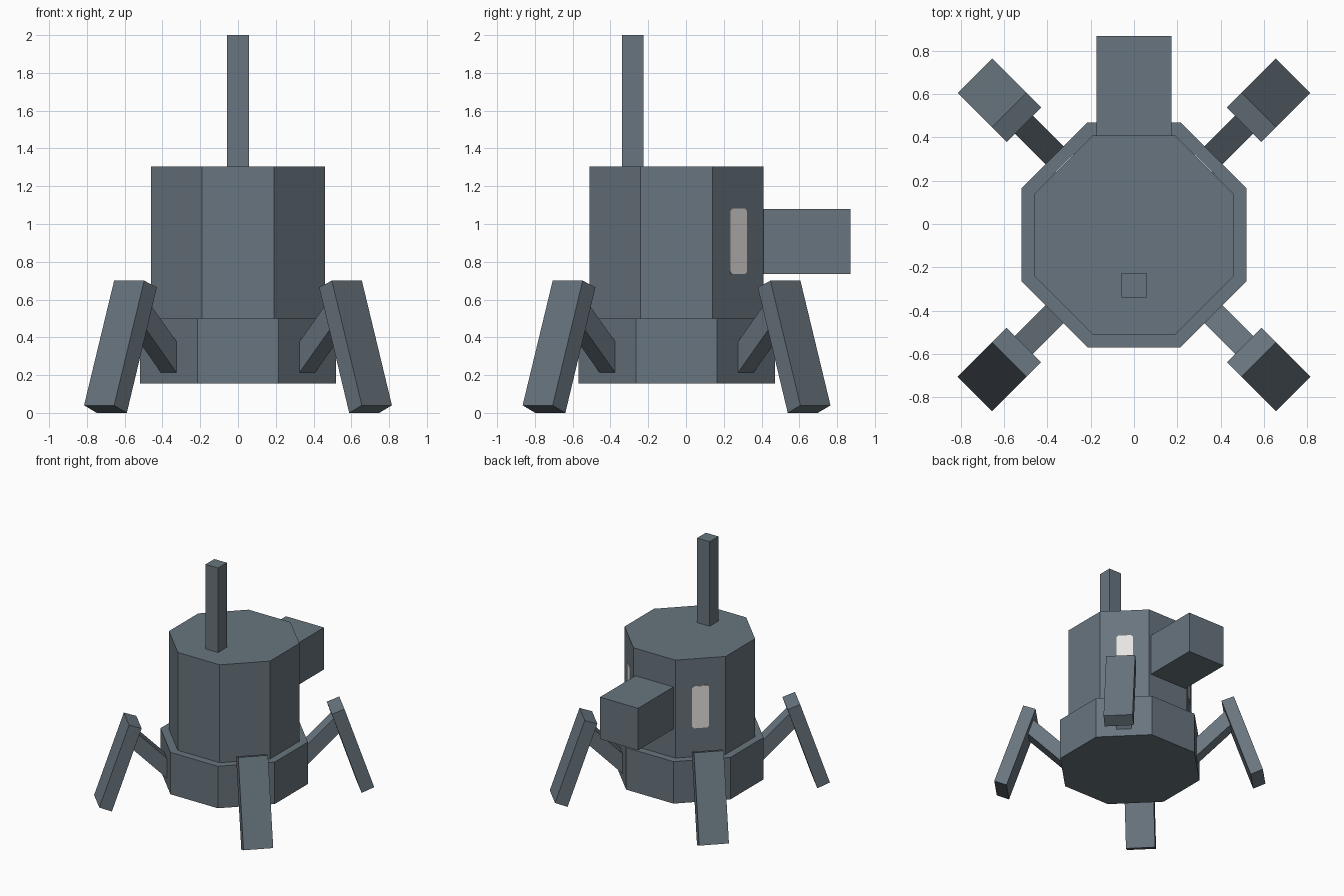
import bpy, bmesh, math
from mathutils import Vector, Matrix

if "Cube" in bpy.data.objects:
    bpy.data.objects.remove(bpy.data.objects["Cube"])

CENTRE = Vector((0, -0.05, 0))   # axis of the octagonal body


def material(name, rgb):
    m = bpy.data.materials.new(name)
    m.diffuse_color = (*rgb, 1)
    m.use_nodes = True
    m.node_tree.nodes["Principled BSDF"].inputs["Base Color"].default_value = m.diffuse_color
    return m


STEEL = material("blue_grey_metal", (0.14, 0.178, 0.21))
PALE = material("pale_window", (0.79, 0.78, 0.76))


def prism(name, profile, depth, mat, matrix):
    """Extrude a 2D profile (local x, y) along local z, centred, then place it."""
    bm = bmesh.new()
    rings = [[bm.verts.new((x, y, s * depth / 2)) for x, y in profile] for s in (-1, 1)]
    bm.faces.new(rings[0][::-1])
    bm.faces.new(rings[1])
    n = len(profile)
    for i in range(n):
        j = (i + 1) % n
        bm.faces.new((rings[0][i], rings[0][j], rings[1][j], rings[1][i]))
    bm.transform(matrix)
    bmesh.ops.recalc_face_normals(bm, faces=bm.faces)
    mesh = bpy.data.meshes.new(name)
    bm.to_mesh(mesh)
    bm.free()
    mesh.materials.append(mat)
    ob = bpy.data.objects.new(name, mesh)
    bpy.context.collection.objects.link(ob)
    return ob


def octagon(apothem):
    r = apothem / math.cos(math.pi / 8)
    return [(r * math.cos((i + 0.5) * math.pi / 4), r * math.sin((i + 0.5) * math.pi / 4))
            for i in range(8)]


def drum(name, apothem, z0, z1):
    prism(name, octagon(apothem), z1 - z0, STEEL,
          Matrix.Translation(CENTRE + Vector((0, 0, (z0 + z1) / 2))))


def box(name, x, y0, y1, z0, z1):
    prism(name, [(-x, y0), (x, y0), (x, y1), (-x, y1)], z1 - z0, STEEL,
          Matrix.Translation((0, 0, (z0 + z1) / 2)))


def radial(degrees):
    """Local x points outward from the body axis, local y points up."""
    return (Matrix.Translation(CENTRE) @ Matrix.Rotation(math.radians(degrees), 4, 'Z')
            @ Matrix.Rotation(math.pi / 2, 4, 'X'))


# Body, rear box and antenna
drum("lower_body", 0.52, 0.155, 0.50)
drum("upper_body", 0.46, 0.50, 1.305)
box("rear_box", 0.173, 0.38, 0.87, 0.735, 1.08)
box("antenna", 0.057, -0.34, -0.226, 1.30, 2.0)

# Four legs: a rising square arm and a splayed foot slab
ARM = [(0.501, 0.196), (0.826, 0.521), (0.744, 0.603), (0.419, 0.278)]
FOOT = [(0.945, 0.0), (1.04, 0.04), (0.815, 0.70), (0.72, 0.665)]
for side, angle in (("back_right", 45), ("back_left", 135),
                    ("front_left", 225), ("front_right", 315)):
    prism(side + "_arm", ARM, 0.117, STEEL, radial(angle))
    prism(side + "_foot", FOOT, 0.225, STEEL, radial(angle))

# Tall windows with clipped corners on the two rear diagonal faces
W, H, C = 0.064, 0.173, 0.014
WINDOW = [(-W + C, -H), (W - C, -H), (W, -H + C), (W, H - C),
          (W - C, H), (-W + C, H), (-W, H - C), (-W, -H + C)]
for side, angle in (("right", 45), ("left", 135)):
    place = radial(angle) @ Matrix.Translation((0.461, 0.908, 0)) @ Matrix.Rotation(math.pi / 2, 4, 'Y')
    prism(side + "_window", WINDOW, 0.008, PALE, place)
